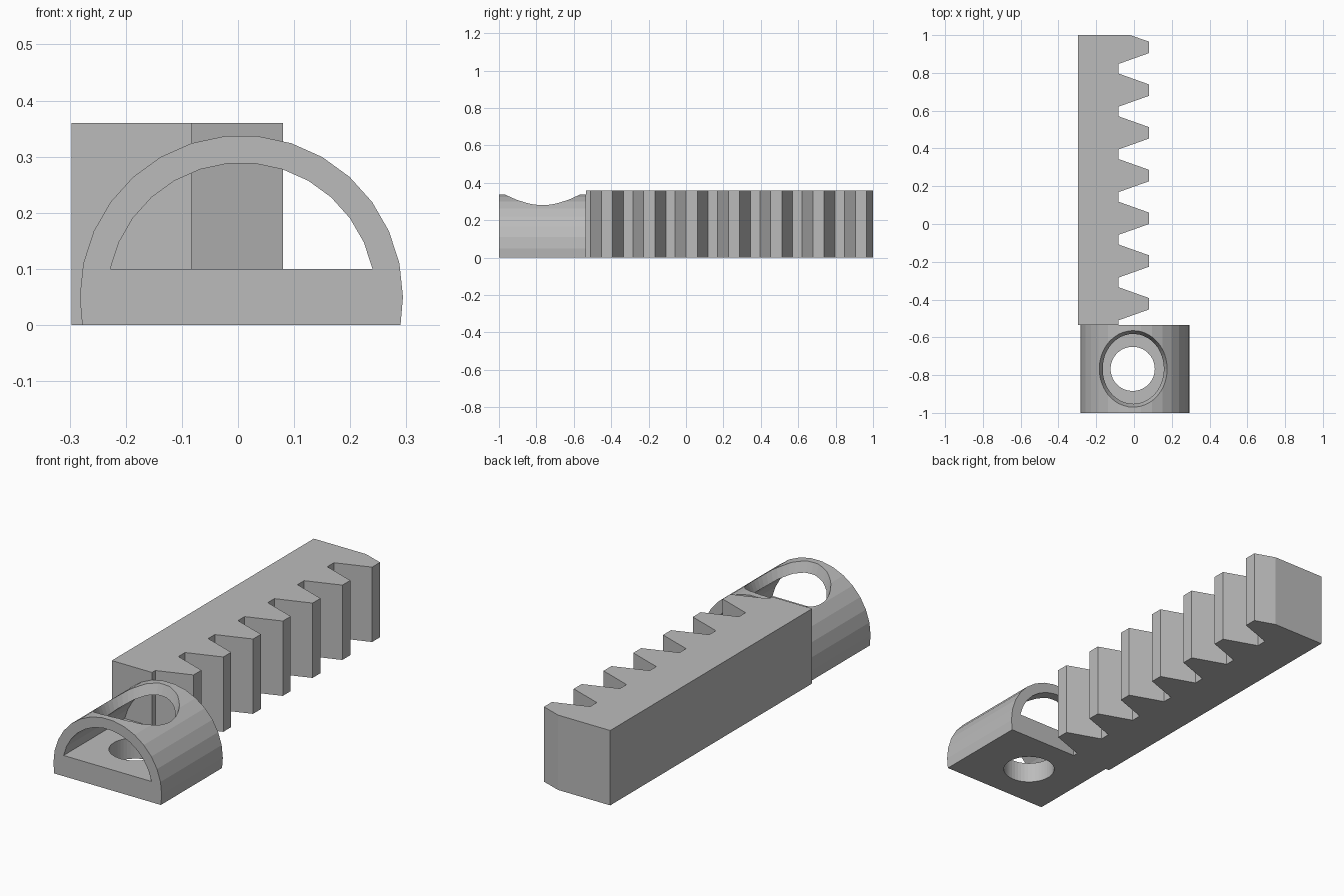
import bpy, bmesh
from math import sin, cos, radians

cube = bpy.data.objects.get("Cube")
if cube:
    bpy.data.objects.remove(cube)

grey = bpy.data.materials.new("plain grey")
grey.use_nodes = True
COLOUR = (0.5, 0.5, 0.5, 1)
grey.diffuse_color = COLOUR
grey.node_tree.nodes["Principled BSDF"].inputs["Base Color"].default_value = COLOUR


def loft(name, rings):
    """Solid skinned through equal-length rings of points, capped at both ends."""
    bm = bmesh.new()
    loops = [[bm.verts.new(p) for p in ring] for ring in rings]
    n = len(loops[0])
    for a, b in zip(loops, loops[1:]):
        for i in range(n):
            j = (i + 1) % n
            bm.faces.new((a[i], a[j], b[j], b[i]))
    bm.faces.new(loops[0])
    bm.faces.new(loops[-1])
    bmesh.ops.recalc_face_normals(bm, faces=bm.faces)
    mesh = bpy.data.meshes.new(name)
    bm.to_mesh(mesh)
    bm.free()
    mesh.materials.append(grey)
    obj = bpy.data.objects.new(name, mesh)
    bpy.context.collection.objects.link(obj)
    return obj


def cut(target, cutter):
    mod = target.modifiers.new(cutter.name, 'BOOLEAN')
    mod.object = cutter
    mod.operation = 'DIFFERENCE'
    mod.solver = 'EXACT'
    cutter.hide_render = True
    cutter.hide_viewport = True
    cutter.display_type = 'WIRE'


def arc(radius, angles):
    return [(0.006 + radius * cos(radians(a)), 0.05 + radius * sin(radians(a)))
            for a in angles]


def tunnel(name, profile, y0, y1):
    return loft(name, [[(x, y, z) for x, z in profile] for y in (y0, y1)])


# Half-round housing with a D-shaped tunnel
housing = tunnel("arched_housing", arc(0.288, [-10, *range(0, 181, 12), 190]), -1, -0.535)
cut(housing, tunnel("tunnel_cutter", arc(0.239, range(12, 169, 12)), -1.2, -0.3))

# Flared screw hole: straight through the floor, widening through the roof
sections = [(-0.1, 0.117), (0.1, 0.117), (0.44, 0.24)]
cut(housing, loft("flared_hole_cutter", [
    [(-0.007 + r * cos(radians(a)), -0.767 + r * sin(radians(a)), z)
     for a in range(0, 360, 8)] for z, r in sections]))

# Toothed rack bar
BACK, ROOT, TIP = -0.297, -0.083, 0.08
outline = [(BACK, 1), (BACK, -0.535), (ROOT, -0.535)]
for i in reversed(range(7)):
    y = 0.935 - i * 0.2262
    outline += [(ROOT, y - 0.088), (TIP, y - 0.03), (TIP, y + 0.03)]
    # The end tooth is trimmed flush with the end of the bar
    outline.append((ROOT, y + 0.088) if i else (-0.02, 1))
loft("toothed_rack", [[(x, y, z) for x, y in outline] for z in (0, 0.36)])
